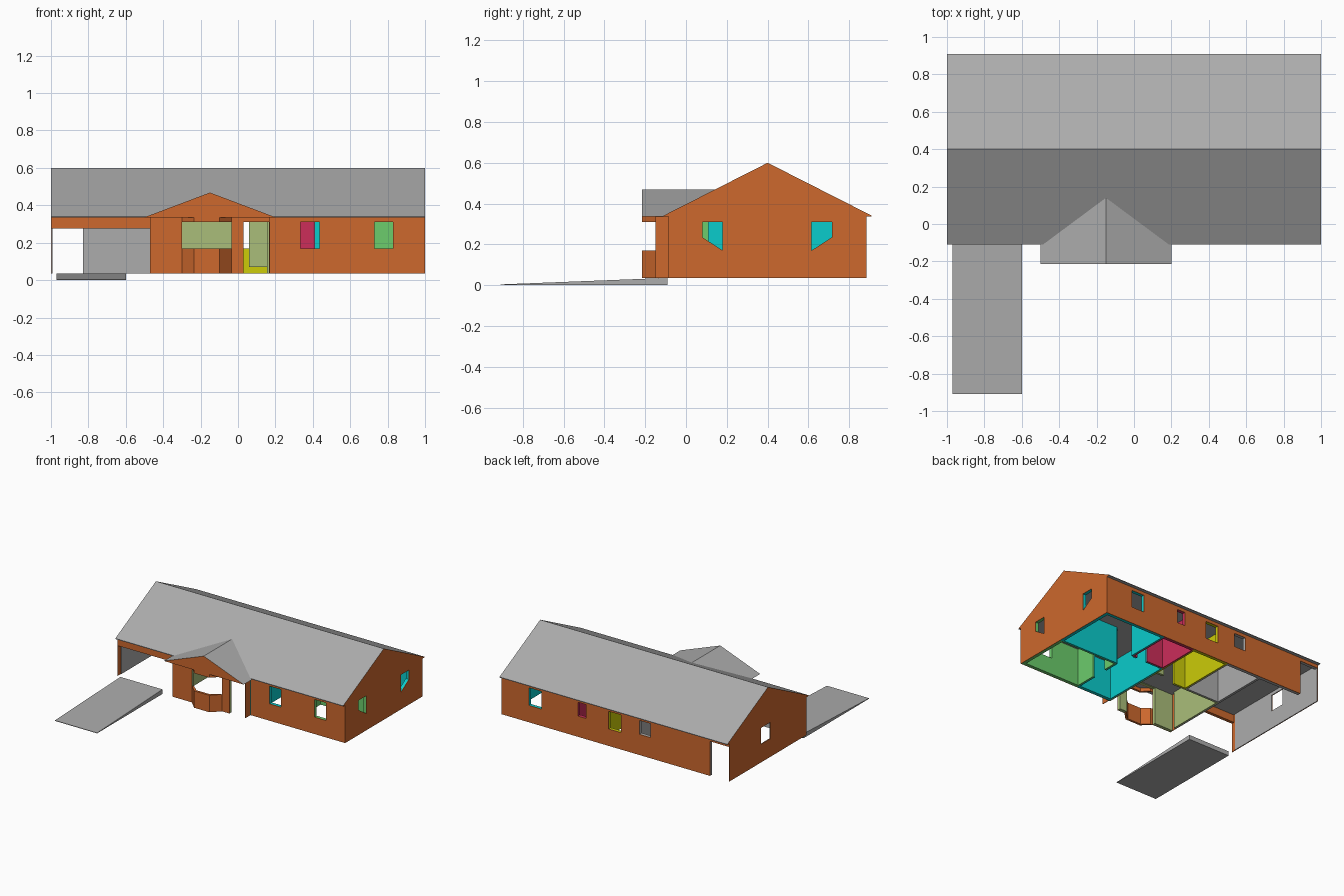
import bpy, bmesh

cube = bpy.data.objects.get("Cube")
if cube:
    bpy.data.objects.remove(cube, do_unlink=True)

FLOOR, EAVE = 0.036, 0.336


def material(name, rgb):
    """Flat colour from 0-255 sRGB."""
    lin = [(c / 255 / 12.92) if c < 11 else ((c / 255 + 0.055) / 1.055) ** 2.4 for c in rgb]
    m = bpy.data.materials.new(name)
    m.use_nodes = True
    m.diffuse_color = (*lin, 1)
    m.node_tree.nodes["Principled BSDF"].inputs["Base Color"].default_value = (*lin, 1)
    return m


BRICK = material("brick orange", (205, 104, 45))
GREY = material("grey", (172, 172, 172))
CYAN = material("cyan", (10, 204, 204))
GREEN = material("green", (108, 204, 108))
SAGE = material("pale green", (170, 190, 122))
YELLOW = material("yellow", (204, 204, 8))
CRIMSON = material("crimson", (204, 45, 90))


def add_prism(bm, ring_a, ring_b):
    """Closed solid between two matching rings of points."""
    a = [bm.verts.new(p) for p in ring_a]
    b = [bm.verts.new(p) for p in ring_b]
    n = len(a)
    bm.faces.new(a)
    bm.faces.new(b[::-1])
    for i in range(n):
        j = (i + 1) % n
        bm.faces.new((a[i], b[i], b[j], a[j]))


def finish(bm, name, *mats):
    bmesh.ops.recalc_face_normals(bm, faces=bm.faces)
    bm.normal_update()
    me = bpy.data.meshes.new(name)
    bm.to_mesh(me)
    bm.free()
    for m in mats:
        me.materials.append(m)
    ob = bpy.data.objects.new(name, me)
    bpy.context.collection.objects.link(ob)
    return ob


def plate(name, axis, t0, t1, u0, u1, mat, holes=()):
    """Upright slab running along 'x' or 'y', t0..t1 thick.
    A hole is (start, end, sill at start, sill at end, head)."""
    bm = bmesh.new()

    def strip(a, b, za, zb, top):
        quad = [(a, za), (b, zb), (b, top), (a, top)]
        rings = [[(u, t, z) if axis == 'x' else (t, u, z) for u, z in quad] for t in (t0, t1)]
        add_prism(bm, *rings)

    def below(a, b, sa, sb):
        if max(sa, sb) > FLOOR + 0.001:
            quad = [(a, FLOOR), (b, FLOOR), (b, sb), (a, sa)]
            rings = [[(u, t, z) if axis == 'x' else (t, u, z) for u, z in quad] for t in (t0, t1)]
            add_prism(bm, *rings)

    pos = u0
    for h0, h1, s0, s1, head in sorted(holes):
        h0, h1 = max(h0, u0), min(h1, u1)
        if h1 <= h0:
            continue
        if h0 - pos > 0.001:
            strip(pos, h0, FLOOR, FLOOR, EAVE)
        below(h0, h1, s0, s1)
        strip(h0, h1, head, head, EAVE)
        pos = h1
    if u1 - pos > 0.001:
        strip(pos, u1, FLOOR, FLOOR, EAVE)
    return finish(bm, name, mat)


def outer_wall(name, axis, face, inward, u0, u1, holes, linings, depth=0.028):
    """Thin brick skin with coloured room linings behind it."""
    skin = face + inward * 0.004
    plate(name + "_brick", axis, face, skin, u0, u1, BRICK, holes)
    for i, (a, b, mat) in enumerate(linings):
        plate(f"{name}_lining_{i + 1}", axis, skin, face + inward * depth, a, b, mat, holes)


def partition(name, axis, pos, u0, u1, mat_minus, mat_plus, holes=()):
    plate(name + "_minus_side", axis, pos - 0.01, pos, u0, u1, mat_minus, holes)
    plate(name + "_plus_side", axis, pos, pos + 0.01, u0, u1, mat_plus, holes)


def opening(a, b, sill, head=0.31):
    return (a, b, sill, sill, head)


# Main roof: a prism with brick gable ends
section = [(-0.11, EAVE), (0.91, EAVE), (0.91, 0.341), (0.40, 0.60), (-0.11, 0.341)]
bm = bmesh.new()
add_prism(bm, [(-1, y, z) for y, z in section], [(1, y, z) for y, z in section])
roof = finish(bm, "main_roof", GREY, BRICK)
for p in roof.data.polygons:
    p.material_index = int(abs(p.normal.x) > 0.9)

# Entrance gable roof running back into the main slope
bm = bmesh.new()
add_prism(bm, [(-0.50, -0.215, EAVE), (0.20, -0.215, EAVE), (-0.15, -0.215, 0.468)],
          [(-0.50, -0.109, EAVE), (0.20, -0.109, EAVE), (-0.15, 0.141, 0.468)])
gable = finish(bm, "entrance_gable_roof", GREY, BRICK)
for p in gable.data.polygons:
    p.material_index = int(p.normal.y < -0.9)

# Outer walls
back_holes = [opening(-1.0, -0.83, FLOOR), opening(-0.31, -0.21, 0.20), opening(-0.05, 0.06, 0.17),
              opening(0.26, 0.33, 0.20), opening(0.65, 0.76, 0.17)]
outer_wall("back_wall", 'x', 0.885, -1, -1, 1, back_holes,
           [(-0.995, -0.15, GREY), (-0.15, 0.17, YELLOW), (0.17, 0.45, CRIMSON), (0.45, 0.995, CYAN)])
outer_wall("front_wall", 'x', -0.085, 1, 0.17, 1,
           [opening(0.335, 0.435, 0.17), opening(0.73, 0.83, 0.17)],
           [(0.17, 0.47, CYAN), (0.47, 0.995, GREEN)])
outer_wall("left_end_wall", 'y', 1, -1, -0.085, 0.885,
           [(0.08, 0.18, 0.235, 0.17, 0.31), (0.615, 0.715, 0.17, 0.235, 0.31)],
           [(-0.08, 0.36, GREEN), (0.36, 0.88, CYAN)])
outer_wall("right_end_wall", 'y', -1, 1, -0.085, 0.885, [opening(0.37, 0.49, 0.18)],
           [(-0.045, 0.88, GREY)], 0.008)

# Garage lintel
bm = bmesh.new()
beam = [(-0.085, 0.275), (-0.06, 0.275), (-0.06, EAVE), (-0.085, EAVE)]
add_prism(bm, [(-1, y, z) for y, z in beam], [(-0.47, y, z) for y, z in beam])
finish(bm, "garage_lintel", BRICK)

# Projecting entrance front with its two short returns
outer_wall("entrance_wall", 'x', -0.15, 1, -0.47, 0.17,
           [opening(-0.30, -0.035, FLOOR, 0.332), opening(0.03, 0.165, FLOOR)],
           [(-0.465, 0.165, SAGE)])
plate("entrance_return_left", 'y', 0.166, 0.17, -0.15, -0.085, BRICK)
plate("entrance_return_right", 'y', -0.47, -0.466, -0.15, -0.085, BRICK)

# Bay window: sill wall and head band on an angled plan
outer = [(-0.30, -0.15), (-0.235, -0.215), (-0.10, -0.215), (-0.035, -0.15)]
inner = [(-0.28, -0.15), (-0.227, -0.197), (-0.108, -0.197), (-0.055, -0.15)]
for label, z0, z1 in (("sill", FLOOR, 0.17), ("head", 0.31, EAVE)):
    bm = bmesh.new()
    ring = outer + inner[::-1]
    for i in range(3):
        q = [outer[i], outer[i + 1], inner[i + 1], inner[i]]
        add_prism(bm, [(x, y, z0) for x, y in q], [(x, y, z1) for x, y in q])
    finish(bm, "bay_window_" + label, BRICK)

# Room partitions
partition("garage_partition_front", 'y', -0.46, -0.085, 0.40, GREY, SAGE)
partition("garage_partition_back", 'y', -0.46, 0.40, 0.857, GREY, GREY)
partition("utility_partition", 'y', -0.15, 0.41, 0.857, GREY, YELLOW)
partition("living_back_partition_right", 'x', 0.40, -0.45, -0.15, SAGE, GREY)
partition("living_back_partition_middle", 'x', 0.40, -0.15, -0.035, SAGE, YELLOW)
partition("hall_partition_front", 'y', 0.165, -0.085, 0.40, SAGE, CYAN)
partition("hall_partition_middle", 'y', 0.165, 0.40, 0.52, YELLOW, CYAN)
partition("bathroom_side_partition", 'y', 0.165, 0.52, 0.857, YELLOW, CRIMSON)
partition("bathroom_front_partition", 'x', 0.52, 0.175, 0.44, CYAN, CRIMSON,
          [opening(0.32, 0.41, FLOOR)])
partition("back_bedroom_partition", 'y', 0.45, 0.52, 0.857, CRIMSON, CYAN)
partition("bedroom_divider", 'x', 0.36, 0.47, 0.972, GREEN, CYAN)
partition("front_bedroom_partition", 'y', 0.47, -0.057, 0.36, CYAN, GREEN,
          [opening(0.11, 0.24, FLOOR)])

# Raised panel beside the kitchen doorway
bm = bmesh.new()
panel = [(0.06, 0.07), (0.155, 0.07), (0.155, EAVE), (0.06, EAVE)]
add_prism(bm, [(x, 0.39, z) for x, z in panel], [(x, 0.41, z) for x, z in panel])
finish(bm, "kitchen_panel", SAGE)

# Driveway ramp
bm = bmesh.new()
wedge = [(-0.91, 0), (-0.09, 0), (-0.09, 0.036), (-0.91, 0.004)]
add_prism(bm, [(-0.97, y, z) for y, z in wedge], [(-0.60, y, z) for y, z in wedge])
finish(bm, "driveway_ramp", GREY)
